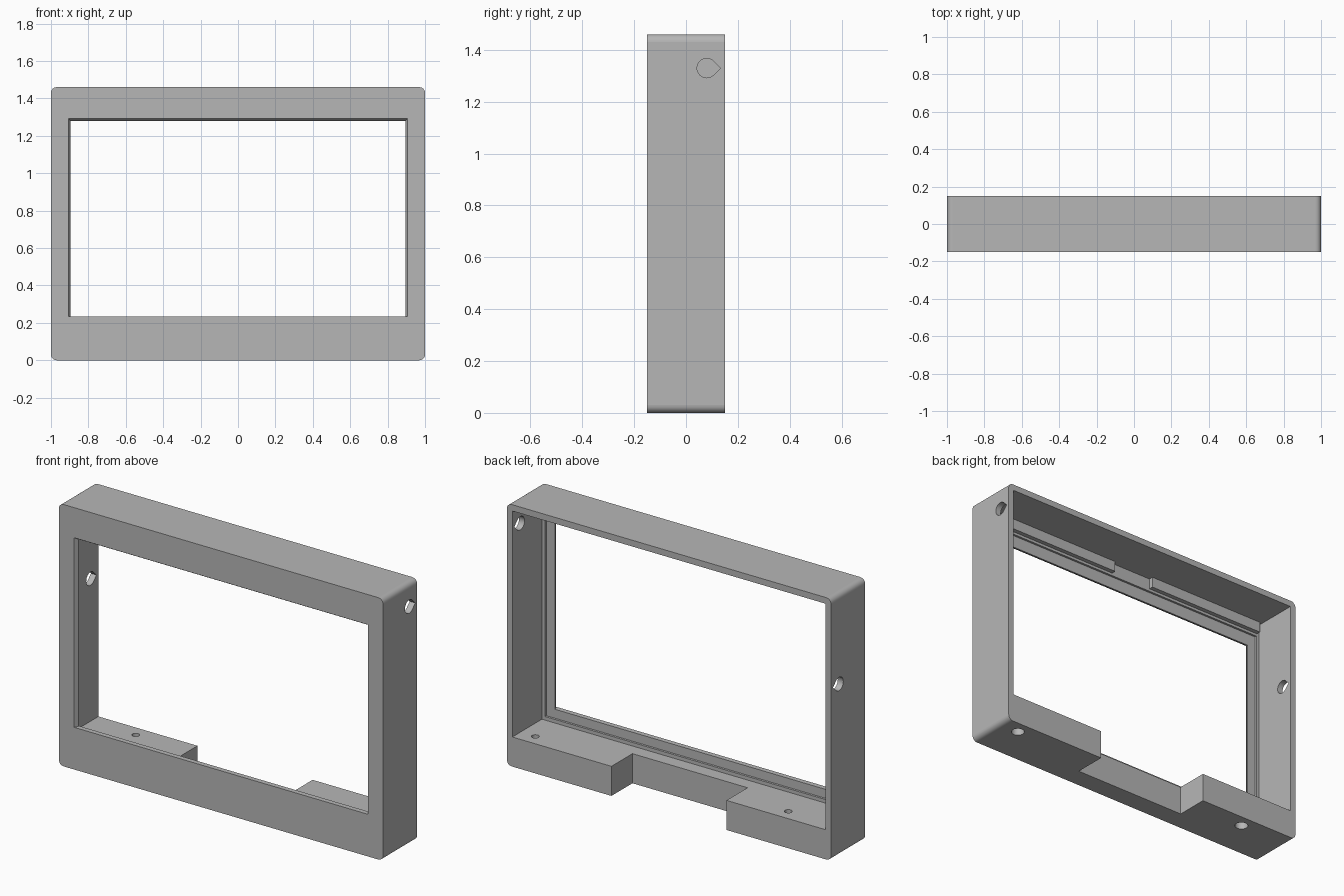
import bpy, bmesh
from math import cos, sin, radians
from mathutils import Vector

if "Cube" in bpy.data.objects:
    bpy.data.objects.remove(bpy.data.objects["Cube"])

grey = bpy.data.materials.new("plain_grey")
grey.use_nodes = True
tone = (0.47, 0.47, 0.47, 1)
grey.diffuse_color = tone
grey.node_tree.nodes["Principled BSDF"].inputs["Base Color"].default_value = tone


def loft(name, ring_a, ring_b):
    """Closed solid between two matching rings of points."""
    bm = bmesh.new()
    a = [bm.verts.new(p) for p in ring_a]
    b = [bm.verts.new(p) for p in ring_b]
    bm.faces.new(a)
    bm.faces.new(b[::-1])
    for i in range(len(a)):
        j = (i + 1) % len(a)
        bm.faces.new((a[j], a[i], b[i], b[j]))
    bmesh.ops.recalc_face_normals(bm, faces=bm.faces)
    mesh = bpy.data.meshes.new(name)
    bm.to_mesh(mesh)
    bm.free()
    mesh.materials.append(grey)
    ob = bpy.data.objects.new(name, mesh)
    bpy.context.collection.objects.link(ob)
    return ob


def rect(x0, x1, z0, z1, y):
    return [(x0, y, z0), (x1, y, z0), (x1, y, z1), (x0, y, z1)]


def box(name, x0, x1, y0, y1, z0, z1):
    return loft(name, rect(x0, x1, z0, z1, y0), rect(x0, x1, z0, z1, y1))


def cylinder(name, x, y, r, z0, z1):
    ring = [(x + r * cos(radians(t)), y + r * sin(radians(t))) for t in range(0, 360, 15)]
    return loft(name, [(*p, z0) for p in ring], [(*p, z1) for p in ring])


def teardrop(name, x0, x1, y, z, r):
    ring = [(y + r * cos(radians(t)), z + r * sin(radians(t))) for t in range(45, 316, 15)]
    ring.append((y + r * 1.414, z))
    return loft(name, [(x0, *p) for p in ring], [(x1, *p) for p in ring])


def cut(target, cutter):
    mod = target.modifiers.new("cut", "BOOLEAN")
    mod.operation = "DIFFERENCE"
    mod.solver = "EXACT"
    mod.object = cutter
    bpy.context.view_layer.objects.active = target
    bpy.ops.object.modifier_apply(modifier=mod.name)
    bpy.data.objects.remove(cutter)


# Outer shell with rounded corners
H, D, PANEL = 1.46, 0.15, -0.11
frame = box("frame", -1, 1, -D, D, 0, H)
bm = bmesh.new()
bm.from_mesh(frame.data)
edges = [e for e in bm.edges if abs(e.verts[0].co.y - e.verts[1].co.y) > 0.1]
bmesh.ops.bevel(bm, geom=edges, offset=0.03, segments=6, profile=0.5, affect="EDGES")
bm.to_mesh(frame.data)
bm.free()

# Cavity open to the back, shallow seat, and window with chamfered front
cut(frame, box("cavity", -0.966, 0.966, PANEL, D + 0.1, 0.165, 1.425))
cut(frame, box("seat", -0.947, 0.947, PANEL - 0.012, 0, 0.185, 1.35))
cut(frame, box("window", -0.895, 0.895, -0.3, 0, 0.235, 1.28))
cut(frame, loft("window_chamfer", rect(-0.919, 0.919, 0.235, 1.304, -0.17),
                rect(-0.895, 0.895, 0.235, 1.28, -0.13)))

# Cable gap in the bottom rail
cut(frame, box("gap", -0.355, 0.355, -0.035, D + 0.1, -0.1, 0.3))

# Side holes, at different heights
for x, z in ((1, 1.33), (-1, 0.96)):
    cut(frame, teardrop("side_hole", x - 0.1, x + 0.1, 0.08, z, 0.0375))

# Counterbored screw holes in the bottom rail
for x in (0.875, -0.685):
    cut(frame, cylinder("bore", x, 0.077, 0.035, -0.1, 0.08))
    cut(frame, cylinder("screw_hole", x, 0.077, 0.02, 0.05, 0.3))

# Smooth the curved faces, keep the flat ones flat
bpy.ops.object.select_all(action="DESELECT")
frame.select_set(True)
bpy.context.view_layer.objects.active = frame
bpy.ops.object.shade_smooth_by_angle(angle=radians(30))
for f in frame.data.polygons:
    if max(abs(c) for c in f.normal) > 0.9995:
        f.use_smooth = False

# Two retaining pads under the ceiling
box("left_pad", 0.06, 0.95, PANEL - 0.002, -0.085, 1.365, 1.427)
box("right_pad", -0.95, -0.2, PANEL - 0.002, -0.085, 1.365, 1.427)
